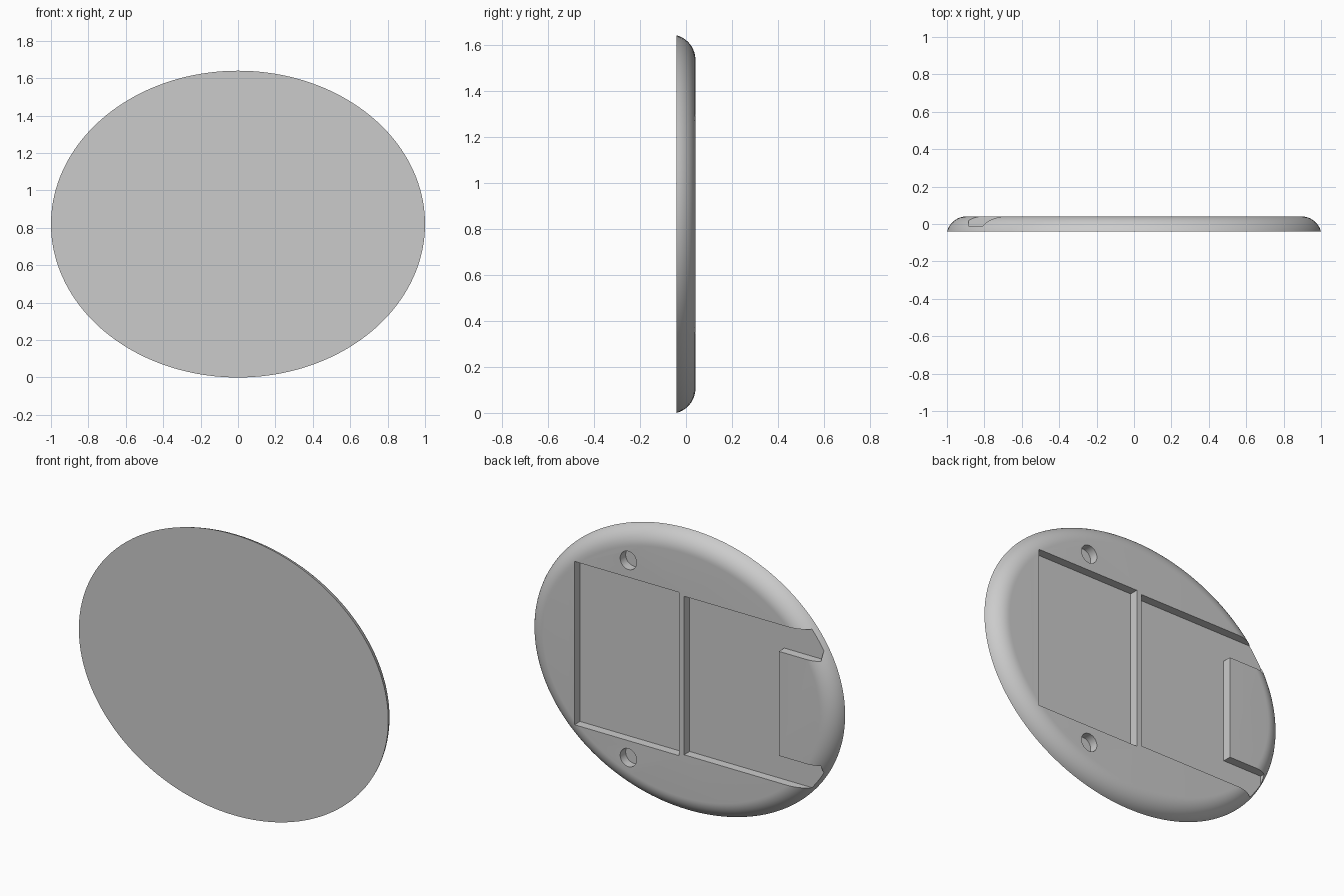
import bpy, bmesh
from math import sin, cos, pi, sqrt, asin

cube = bpy.data.objects.get("Cube")
if cube:
    bpy.data.objects.remove(cube, do_unlink=True)

HALF_X, HALF_Z = 1.0, 0.82      # ellipse half axes
FRONT, BACK = -0.041, 0.041     # plate faces
FLOOR = -0.01                   # depth of every recess
ROUND = 0.11                    # rim rounding radius
SIDES, STEPS = 160, 12

grey = bpy.data.materials.new("plain grey")
grey.use_nodes = True
color = (0.6, 0.6, 0.6, 1)
grey.diffuse_color = color
grey.node_tree.nodes["Principled BSDF"].inputs["Base Color"].default_value = color


def make_object(name, bm):
    bmesh.ops.recalc_face_normals(bm, faces=bm.faces)
    mesh = bpy.data.meshes.new(name)
    bm.to_mesh(mesh)
    bm.free()
    mesh.materials.append(grey)
    obj = bpy.data.objects.new(name, mesh)
    bpy.context.collection.objects.link(obj)
    return obj


def oval_ring(bm, inset, y):
    """Ellipse moved inward along its normal."""
    ring = []
    for i in range(SIDES):
        a = 2 * pi * i / SIDES
        nx, nz = cos(a) / HALF_X, sin(a) / HALF_Z
        n = sqrt(nx * nx + nz * nz)
        ring.append(bm.verts.new((HALF_X * cos(a) - inset * nx / n, y,
                                  HALF_Z + HALF_Z * sin(a) - inset * nz / n)))
    return ring


def prism(bm, outline):
    """Recess cutter: an x, z outline (z from the centre) extruded out of the back."""
    low = [bm.verts.new((x, FLOOR, HALF_Z + z)) for x, z in outline]
    high = [bm.verts.new((x, BACK + 0.1, HALF_Z + z)) for x, z in outline]
    bm.faces.new(low)
    bm.faces.new(high)
    for i in range(len(low)):
        j = (i + 1) % len(low)
        bm.faces.new((low[i], low[j], high[j], high[i]))


# Oval plate with a rounded back rim
bm = bmesh.new()
centre = BACK - ROUND
start = asin((FRONT - centre) / ROUND)
rings = []
for k in range(STEPS + 1):
    t = start + (pi / 2 - start) * k / STEPS
    rings.append(oval_ring(bm, ROUND * (cos(start) - cos(t)), centre + ROUND * sin(t)))
for a, b in zip(rings, rings[1:]):
    for i in range(SIDES):
        j = (i + 1) % SIDES
        bm.faces.new((a[i], a[j], b[j], b[i]))
bm.faces.new(rings[0])
bm.faces.new(rings[-1])
plate = make_object("oval_plate", bm)

# Recesses: square pocket, forked pocket around a block, two round holes
bm = bmesh.new()
prism(bm, [(0.015, -0.477), (0.692, -0.477), (0.692, 0.477), (0.015, 0.477)])
fork = [(-0.017, 0.463), (-0.885, 0.463), (-0.885, 0.305), (-0.629, 0.305)]
prism(bm, fork + [(x, -z) for x, z in reversed(fork)])
for side in (1, -1):
    prism(bm, [(0.344 + 0.053 * cos(2 * pi * i / 40),
                side * 0.576 + 0.053 * sin(2 * pi * i / 40)) for i in range(40)])
cutter = make_object("recess_cutter", bm)
cutter.hide_render = True

# Cut the recesses and finish the surface
cut = plate.modifiers.new("recesses", 'BOOLEAN')
cut.operation = 'DIFFERENCE'
cut.solver = 'EXACT'
cut.object = cutter
bpy.ops.object.select_all(action='DESELECT')
plate.select_set(True)
bpy.context.view_layer.objects.active = plate
bpy.ops.object.modifier_apply(modifier=cut.name)
bpy.data.objects.remove(cutter, do_unlink=True)
bpy.ops.object.shade_smooth_by_angle(angle=pi / 6)
